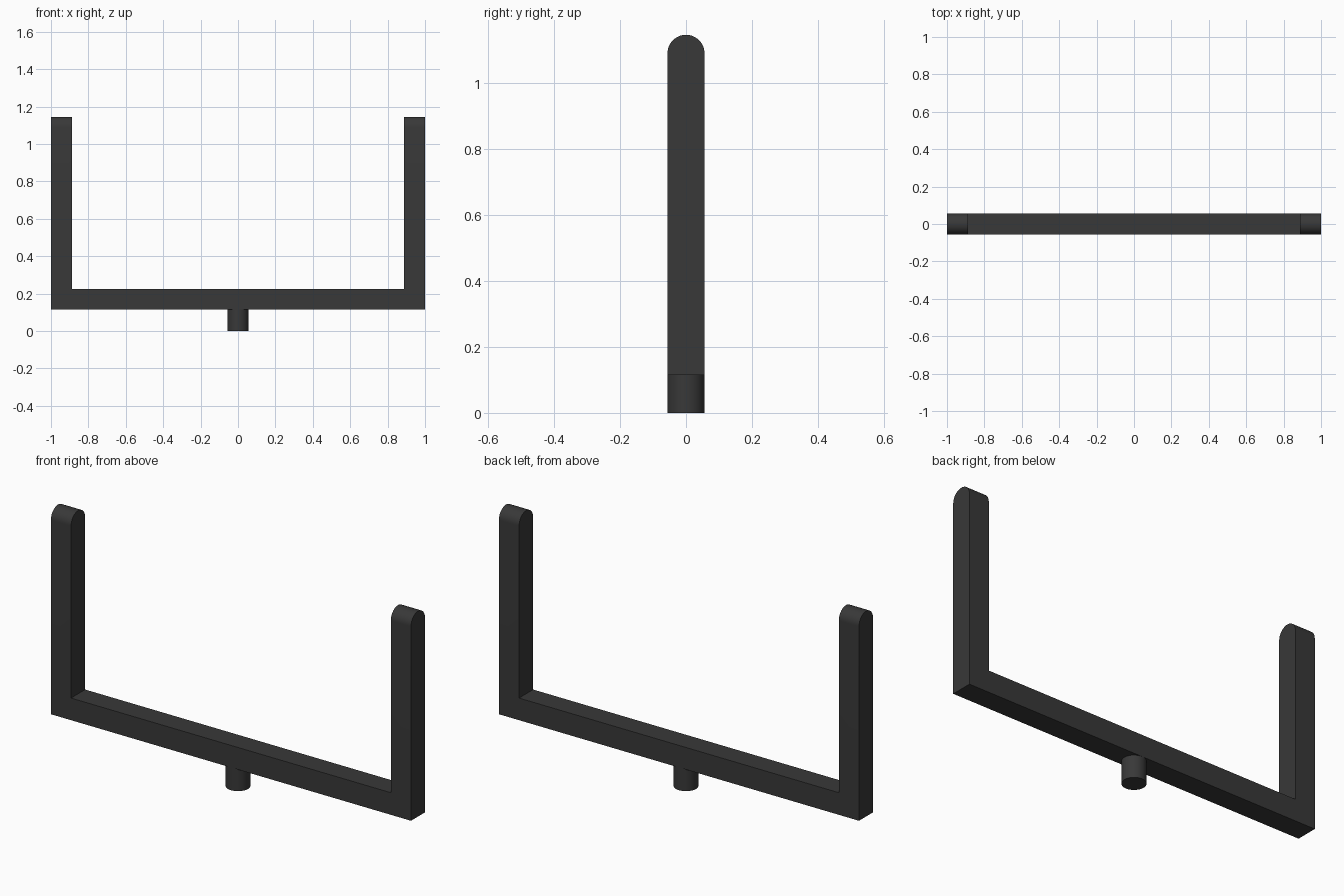
import bpy, bmesh, math
from mathutils import Vector

if "Cube" in bpy.data.objects:
    bpy.data.objects.remove(bpy.data.objects["Cube"])

HALF = 0.056         # half thickness of the bars
Z_BOT, Z_BAR, Z_TOP = 0.114, 0.225, 1.145
X_OUT, X_IN = 1.0, 0.888

mat = bpy.data.materials.new("dark_grey")
mat.diffuse_color = (0.04, 0.04, 0.04, 1)
mat.use_nodes = True
mat.node_tree.nodes["Principled BSDF"].inputs["Base Color"].default_value = mat.diffuse_color


def finish(bm, name):
    bmesh.ops.recalc_face_normals(bm, faces=bm.faces)
    mesh = bpy.data.meshes.new(name)
    bm.to_mesh(mesh)
    bm.free()
    obj = bpy.data.objects.new(name, mesh)
    mesh.materials.append(mat)
    bpy.context.collection.objects.link(obj)
    bpy.ops.object.select_all(action='DESELECT')
    bpy.context.view_layer.objects.active = obj
    obj.select_set(True)
    bpy.ops.object.shade_smooth_by_angle(angle=math.radians(35))


# U-shaped fork: right half profile, mirrored, extruded through the depth
half = [(X_OUT, Z_BOT), (X_OUT, Z_TOP), (X_IN, Z_TOP), (X_IN, Z_BAR)]
outline = half + [(-x, z) for x, z in reversed(half)]
bm = bmesh.new()
face = bm.faces.new([bm.verts.new((x, -HALF, z)) for x, z in outline])
ext = bmesh.ops.extrude_face_region(bm, geom=[face])
bmesh.ops.translate(bm, vec=Vector((0, 2 * HALF, 0)),
                    verts=[g for g in ext["geom"] if isinstance(g, bmesh.types.BMVert)])

# Fully rounded arm tips
tips = [e for e in bm.edges
        if all(v.co.z > Z_TOP - 0.001 for v in e.verts)
        and abs(e.verts[0].co.y - e.verts[1].co.y) < 0.001]
bmesh.ops.bevel(bm, geom=tips, offset=HALF, offset_type='OFFSET', segments=12,
                profile=0.5, affect='EDGES', clamp_overlap=False)
bmesh.ops.remove_doubles(bm, verts=bm.verts, dist=0.0002)
finish(bm, "fork_frame")

# Round mounting peg under the crossbar
bm = bmesh.new()
bmesh.ops.create_cone(bm, cap_ends=True, segments=48, radius1=HALF, radius2=HALF, depth=Z_BOT)
bmesh.ops.translate(bm, vec=Vector((0, 0, Z_BOT / 2)), verts=bm.verts)
finish(bm, "mounting_peg")
